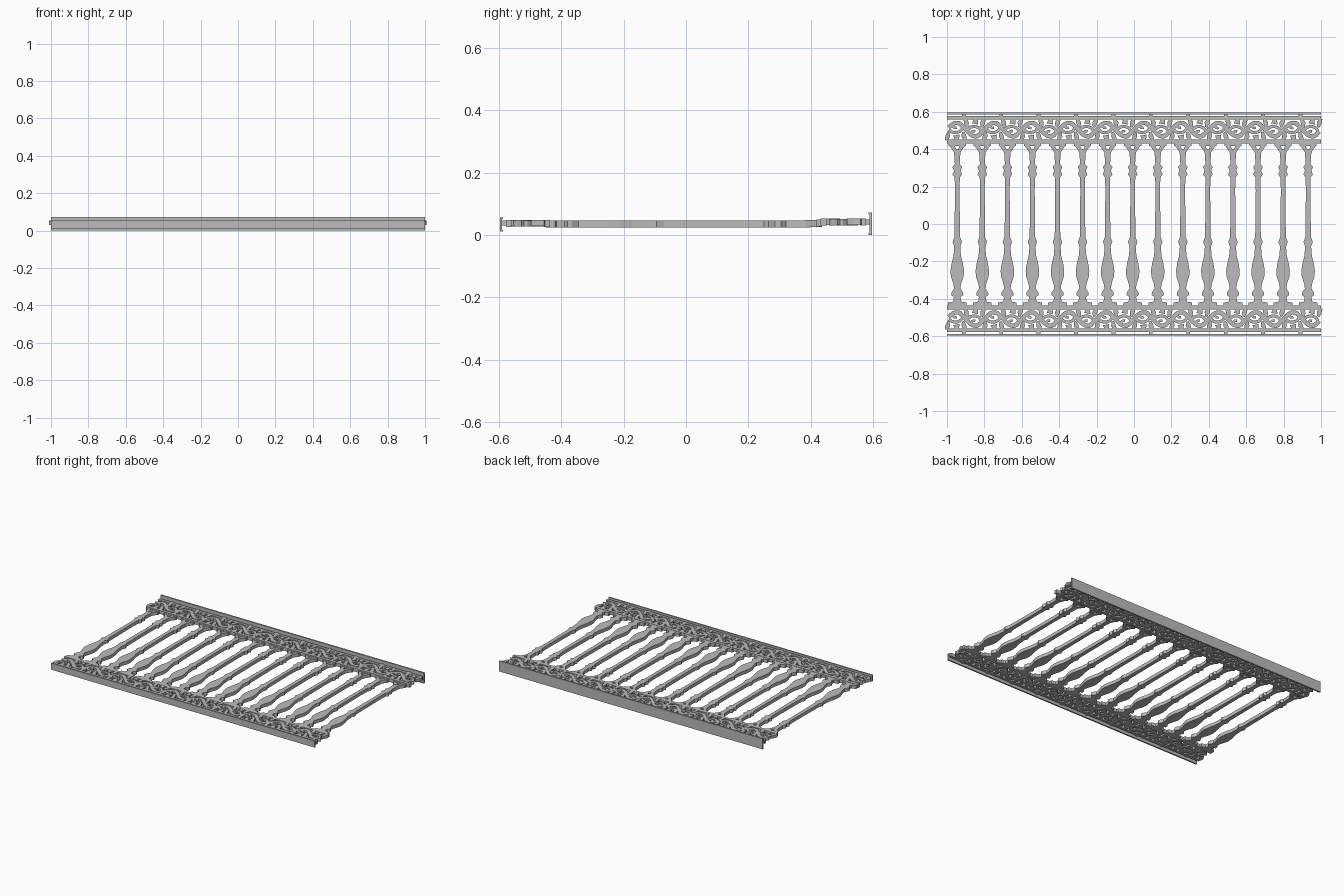
import bpy, bmesh, math

cube = bpy.data.objects.get("Cube")
if cube:
    bpy.data.objects.remove(cube)

iron = bpy.data.materials.new("grey_iron")
iron.use_nodes = True
GREY = (0.5, 0.5, 0.5, 1)
iron.diffuse_color = GREY
iron.node_tree.nodes["Principled BSDF"].inputs["Base Color"].default_value = GREY


def finish(bm, name):
    bmesh.ops.recalc_face_normals(bm, faces=bm.faces)
    mesh = bpy.data.meshes.new(name)
    bm.to_mesh(mesh)
    bm.free()
    mesh.materials.append(iron)
    obj = bpy.data.objects.new(name, mesh)
    bpy.context.collection.objects.link(obj)
    return obj


def box(bm, x0, x1, y0, y1, z0, z1):
    made = bmesh.ops.create_cube(bm, size=1)["verts"]
    for v in made:
        v.co.x = x1 if v.co.x > 0 else x0
        v.co.y = y1 if v.co.y > 0 else y0
        v.co.z = z1 if v.co.z > 0 else z0


def ribbon(bm, points, widths, z0, z1):
    """Flat bar that follows a path, with a width at each point."""
    rings = []
    for i, (x, y) in enumerate(points):
        ax, ay = points[max(i - 1, 0)]
        bx, by = points[min(i + 1, len(points) - 1)]
        length = math.hypot(bx - ax, by - ay)
        nx, ny = -(by - ay) / length, (bx - ax) / length
        w = widths[i] / 2
        rings.append([bm.verts.new((x + s * nx * w, y + s * ny * w, z))
                      for s, z in ((1, z0), (-1, z0), (-1, z1), (1, z1))])
    for a, b in zip(rings, rings[1:]):
        for k in range(4):
            m = (k + 1) % 4
            bm.faces.new((a[k], a[m], b[m], b[k]))
    bm.faces.new(rings[0])
    bm.faces.new(rings[-1])


# Balusters: flat cut outline, half width along the length
PROFILE = [(.40, .022), (.38, .017), (.32, .013), (.305, .026), (.285, .017),
           (.265, .026), (.25, .014), (.18, .012), (-.07, .015), (-.095, .025),
           (-.12, .016), (-.17, .020), (-.21, .030), (-.25, .036), (-.28, .034),
           (-.32, .021), (-.345, .017), (-.365, .031), (-.38, .033),
           (-.39, .018), (-.415, .022), (-.42, .050), (-.45, .050)]
SPACING = 0.134
baluster_x = [-0.945 + SPACING * i for i in range(15)]


def baluster(cx):
    bm = bmesh.new()
    outline = [(cx + w, y) for y, w in PROFILE]
    outline += [(cx - w, y) for y, w in reversed(PROFILE)]
    face = bm.faces.new([bm.verts.new((x, y, 0.024)) for x, y in outline])
    moved = bmesh.ops.extrude_face_region(bm, geom=[face])["geom"]
    for v in moved:
        if isinstance(v, bmesh.types.BMVert):
            v.co.z = 0.047
    # Forked head that meets the upper frieze
    for s in (-1, 1):
        ribbon(bm, [(cx + s * .008, .385), (cx + s * .022, .41), (cx + s * .038, .43)],
               [.018, .022, .02], .026, .048)
    finish(bm, "baluster")


for cx in baluster_x:
    baluster(cx)


def frieze(name, mid, half, side, z0, z1):
    """Pierced scroll band between two straight bars."""
    bm = bmesh.new()
    inner = mid - side * half
    outer = mid + side * half
    box(bm, -1, 1, *sorted((inner, inner - side * .020)), z0, z1)
    box(bm, -1, 1, *sorted((outer, outer + side * .018)), z0, z1)

    # Winding stem
    n = 160
    xs = [-0.99 + 1.98 * i / n for i in range(n + 1)]
    stem = [(x, mid + 0.036 * math.sin(math.tau * x / 0.2)) for x in xs]
    ribbon(bm, stem, [.022] * (n + 1), z0 + .002, z1 - .001)

    # Curls and leaves in every bend of the stem
    for k in range(20):
        s = 1 if k % 2 else -1
        cx = -0.95 + 0.1 * k
        cy = mid - s * .018
        path, widths = [], []
        for j in range(15):
            t = j / 14
            a = math.radians(150 - 430 * t)
            r = .046 - .036 * t
            px = cx + r * math.cos(a)
            path.append((max(-.995, min(.995, px)), cy + s * r * math.sin(a) * .85))
            widths.append(.017 - .004 * t)
        ribbon(bm, path, widths, z0 + .001, z1 - .002)
        for dx, lean in ((-.042, -.012), (.036, .014)):
            ribbon(bm, [(cx + dx, mid + s * .012), (cx + dx + lean * .3, mid + s * .035),
                        (cx + dx + lean, mid + s * (half + .004))],
                   [.012, .026, .016], z0 + .003, z1)
        ribbon(bm, [(cx, mid + s * .03), (cx + .005, mid + s * (half + .003))],
               [.034, .02], z0 + .002, z1 - .001)
    finish(bm, name)


frieze("upper_frieze", .505, .054, 1, .030, .053)
frieze("lower_frieze", -.508, .052, -1, .026, .049)

# Scalloped lugs under the upper frieze, above each baluster
bm = bmesh.new()
for cx in baluster_x:
    box(bm, cx - .046, cx + .046, .418, .436, .028, .050)
finish(bm, "baluster_lugs")

# Long edge rails, with a thin lip on each long edge
for name, y0, y1, z0, z1 in (("top_rail", .589, .597, 0, .072),
                             ("bottom_rail", -.597, -.590, .012, .057)):
    bm = bmesh.new()
    box(bm, -1, 1, y0, y1, z0, z1)
    side = 1 if y0 > 0 else -1
    lip = sorted((y0 if side > 0 else y1, (y0 if side > 0 else y1) - side * .003))
    box(bm, -1, 1, *lip, z0, z0 + .006)
    box(bm, -1, 1, *lip, z1 - .006, z1)
    finish(bm, name)

# Short pegs joining the friezes to the rails
bm = bmesh.new()
for i in range(10):
    x = -0.91 + 0.2 * i
    box(bm, x - .010, x + .010, .570, .592, .034, .050)
    box(bm, x - .010, x + .010, -.593, -.570, .030, .046)
finish(bm, "rail_pegs")
